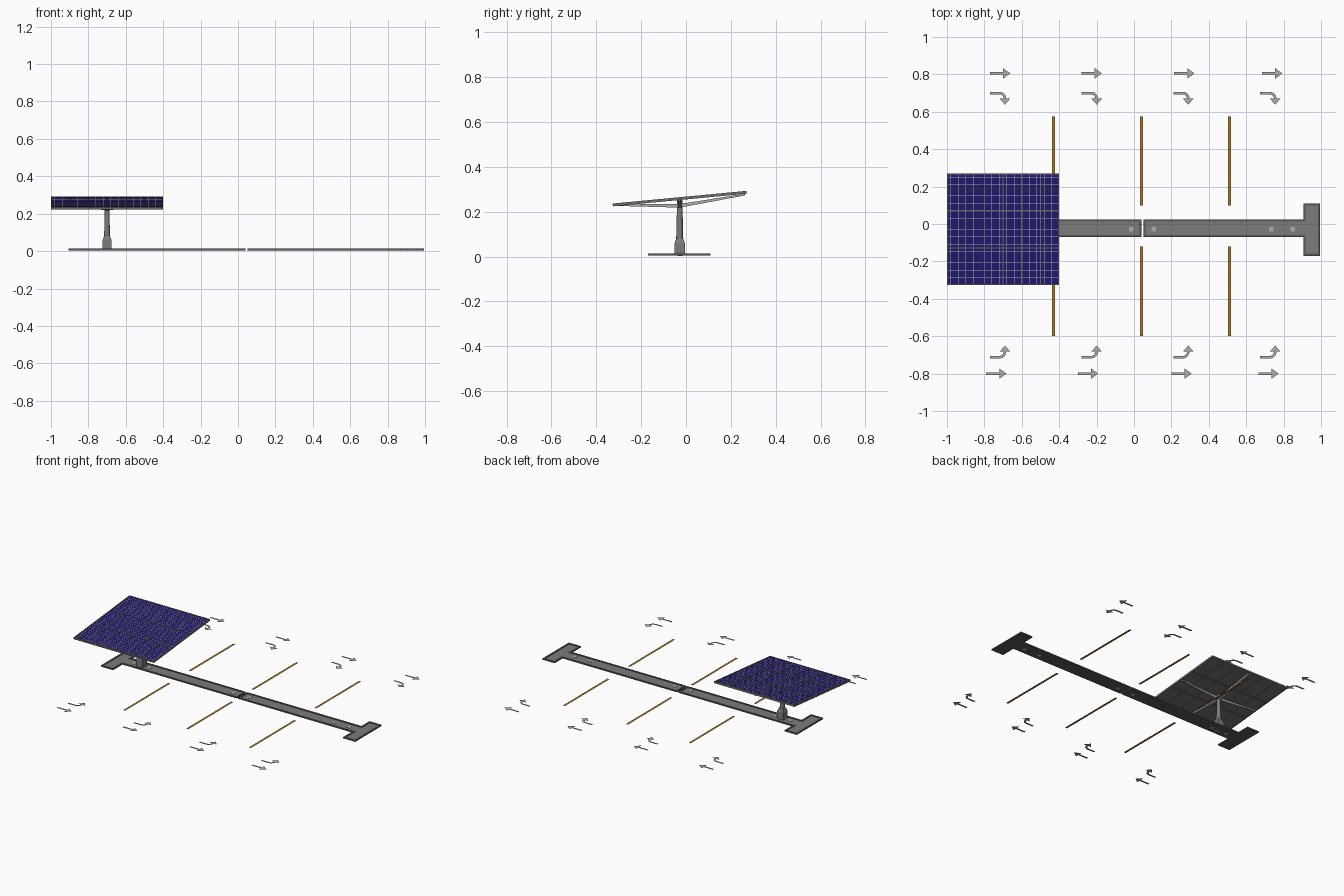
import bpy, bmesh, math
from mathutils import Matrix, Vector

if "Cube" in bpy.data.objects:
    bpy.data.objects.remove(bpy.data.objects["Cube"])


def material(name, rgb):
    m = bpy.data.materials.new(name)
    m.diffuse_color = (*rgb, 1)
    m.use_nodes = True
    m.node_tree.nodes["Principled BSDF"].inputs["Base Color"].default_value = m.diffuse_color
    return m


NAVY = material("navy_cells", (0.015, 0.01, 0.16))
LINE = material("cell_lines", (0.5, 0.5, 0.5))
FRAME = material("frame_grey", (0.16, 0.16, 0.16))
BROWN = material("brown_paint", (0.45, 0.2, 0.03))
PAVE = material("paving_grey", (0.2, 0.2, 0.2))
CURB = material("curb_grey", (0.1, 0.1, 0.1))
PAINT = material("light_paint", (0.42, 0.42, 0.42))


def finish(name, bm, *mats, matrix=None):
    if matrix:
        bm.transform(matrix)
    me = bpy.data.meshes.new(name)
    bm.to_mesh(me)
    bm.free()
    for m in mats:
        me.materials.append(m)
    ob = bpy.data.objects.new(name, me)
    bpy.context.collection.objects.link(ob)
    return ob


def add_box(bm, x0, x1, y0, y1, z0, z1):
    m = Matrix.Translation(((x0 + x1) / 2, (y0 + y1) / 2, (z0 + z1) / 2))
    bmesh.ops.create_cube(bm, size=1, matrix=m @ Matrix.Diagonal((x1 - x0, y1 - y0, z1 - z0, 1)))


def flat(name, pts, mat, z=0.0):
    bm = bmesh.new()
    f = bm.faces.new([bm.verts.new((x, y, z)) for x, y in pts])
    f.normal_update()
    if f.normal.z < 0:
        f.normal_flip()
    return finish(name, bm, mat)


def lathe(name, rings, sides, mat, centre, turn=0.0):
    # stack of regular rings (radius, z), capped at both ends
    bm = bmesh.new()
    loops = [[bm.verts.new((centre[0] + r * math.cos(turn + 2 * math.pi * i / sides),
                            centre[1] + r * math.sin(turn + 2 * math.pi * i / sides), z))
              for i in range(sides)] for r, z in rings]
    for a, b in zip(loops, loops[1:]):
        for i in range(sides):
            j = (i + 1) % sides
            bm.faces.new((a[i], a[j], b[j], b[i]))
    bm.faces.new(loops[0][::-1])
    bm.faces.new(loops[-1])
    return finish(name, bm, mat)


# Two T-shaped island halves, mirrored about the gap, with a raised curb
MID = 0.045
for side, label in ((1, "right"), (-1, "left")):
    outline = [(0.005, -0.07), (0.86, -0.07), (0.86, -0.17), (0.95, -0.17),
               (0.95, 0.11), (0.86, 0.11), (0.86, 0.025), (0.005, 0.025)]
    bm = bmesh.new()
    low = bm.faces.new([bm.verts.new((MID + side * x, y, 0.004)) for x, y in outline])
    up = bmesh.ops.extrude_face_region(bm, geom=[low])["geom"]
    bmesh.ops.translate(bm, verts=[v for v in up if isinstance(v, bmesh.types.BMVert)], vec=(0, 0, 0.009))
    bm.faces.ensure_lookup_table()
    bmesh.ops.recalc_face_normals(bm, faces=bm.faces)
    top = max(bm.faces, key=lambda f: f.calc_center_median().z)
    if not any(abs(f.calc_center_median().z - 0.004) < 1e-5 for f in bm.faces):
        bm.faces.new([v for v in low.verts])
    bmesh.ops.inset_region(bm, faces=[top], thickness=0.012, use_even_offset=True)
    wall = bmesh.ops.extrude_face_region(bm, geom=[top])["geom"]
    bmesh.ops.translate(bm, verts=[v for v in wall if isinstance(v, bmesh.types.BMVert)], vec=(0, 0, -0.003))
    if top.is_valid:
        bmesh.ops.delete(bm, geom=[top], context='FACES_ONLY')
    for f in bm.faces:
        if abs(f.calc_center_median().z - 0.010) < 1e-5 and abs(f.normal.z) > 0.5:
            f.material_index = 1
    finish(label + "_island", bm, CURB, PAVE)
    # Small square inserts set into the paving
    for n, x in enumerate((0.06, 0.69, 0.805)):
        bm = bmesh.new()
        cx = MID + side * x
        add_box(bm, cx - 0.012, cx + 0.012, -0.039, -0.015, 0.002, 0.0115)
        finish(f"{label}_insert_{n}", bm, PAINT)

# Parking bay lines
for n, x in enumerate((-0.43, 0.04, 0.51)):
    for label, y0, y1 in (("back", 0.10, 0.575), ("front", -0.60, -0.12)):
        flat(f"{label}_bay_line_{n}", [(x - 0.008, y0), (x + 0.008, y0), (x + 0.008, y1), (x - 0.008, y1)], BROWN)

# Painted road arrows: straight and turning
W = 0.007
straight = [(0, -W), (0.07, -W), (0.07, -0.028), (0.108, 0), (0.07, 0.028), (0.07, W), (0, W)]
arc = [math.radians(a) for a in range(90, -1, -15)]
turning = ([(0, W)] + [(0.05 + 0.037 * math.cos(a), -0.03 + 0.037 * math.sin(a)) for a in arc]
           + [(0.108, -0.03), (0.08, -0.062), (0.052, -0.03)]
           + [(0.05 + 0.023 * math.cos(a), -0.03 + 0.023 * math.sin(a)) for a in arc[::-1]] + [(0, -W)])
rows = (("back_straight", straight, 0.805, 1, (-0.77, -0.28, 0.215, 0.685)),
        ("back_turn", turning, 0.70, 1, (-0.77, -0.28, 0.21, 0.675)),
        ("front_turn", turning, -0.712, -1, (-0.77, -0.28, 0.21, 0.675)),
        ("front_straight", straight, -0.80, 1, (-0.79, -0.30, 0.20, 0.665)))
for name, shape, y, flip, xs in rows:
    for n, x in enumerate(xs):
        flat(f"{name}_arrow_{n}", [(x + px, y + flip * py) for px, py in shape], PAINT)

# Pedestal and post
PX, PY = -0.70, -0.028
lathe("pedestal", [(0.034, 0.004), (0.033, 0.06), (0.022, 0.08)], 4, PAVE, (PX, PY), math.pi / 4)
lathe("post", [(0.016, 0.07), (0.0125, 0.215), (0.0125, 0.252)], 12, PAVE, (PX, PY))
bpy.context.view_layer.objects.active = bpy.data.objects["post"]
bpy.data.objects["post"].select_set(True)
bpy.ops.object.shade_smooth_by_angle()

# Four tapered arms from the post to the panel edge midpoints
root = Vector((PX, PY, 0.226))
for label, end in (("left", (-0.99, PY, 0.250)), ("right", (-0.41, PY, 0.250)),
                   ("front", (PX, -0.318, 0.230)), ("back", (PX, 0.262, 0.276))):
    end = Vector(end)
    across = (end - root).cross(Vector((0, 0, 1))).normalized()
    bm = bmesh.new()
    for p, w, d in ((root, 0.010, 0.008), (end, 0.004, 0.004)):
        for a, b in ((-1, -1), (1, -1), (1, 1), (-1, 1)):
            bm.verts.new(p + across * w * a + Vector((0, 0, d * b)))
    bmesh.ops.convex_hull(bm, input=bm.verts)
    finish(label + "_arm", bm, PAINT)

# Solar array, 6 x 3 modules, built flat then tilted
tilt = Matrix.Translation((PX, PY, 0.258)) @ Matrix.Rotation(math.radians(5.4), 4, 'X')
bm = bmesh.new()
add_box(bm, -0.3, 0.3, -0.3, 0.3, -0.003, 0.003)
finish("array_backing", bm, FRAME, matrix=tilt)

cells, lines, frame = bmesh.new(), bmesh.new(), bmesh.new()
for i in range(6):
    for j in range(3):
        x, y = -0.3 + 0.1 * i, -0.3 + 0.2 * j
        add_box(cells, x + 0.003, x + 0.097, y + 0.003, y + 0.197, 0.002, 0.005)
        for k in range(1, 5):
            add_box(lines, x + 0.02 * k - 0.0006, x + 0.02 * k + 0.0006, y + 0.004, y + 0.196, 0.004, 0.0054)
        for k in range(1, 10):
            add_box(lines, x + 0.004, x + 0.096, y + 0.02 * k - 0.0006, y + 0.02 * k + 0.0006, 0.004, 0.0054)
for i in range(7):
    x = min(max(-0.3 + 0.1 * i, -0.297), 0.297)
    add_box(frame, x - 0.003, x + 0.003, -0.3, 0.3, -0.006, 0.0065)
for j in range(4):
    y = min(max(-0.3 + 0.2 * j, -0.297), 0.297)
    add_box(frame, -0.3, 0.3, y - 0.003, y + 0.003, -0.006, 0.0065)
finish("solar_modules", cells, NAVY, matrix=tilt)
finish("solar_cell_lines", lines, LINE, matrix=tilt)
finish("array_frame", frame, FRAME, matrix=tilt)
